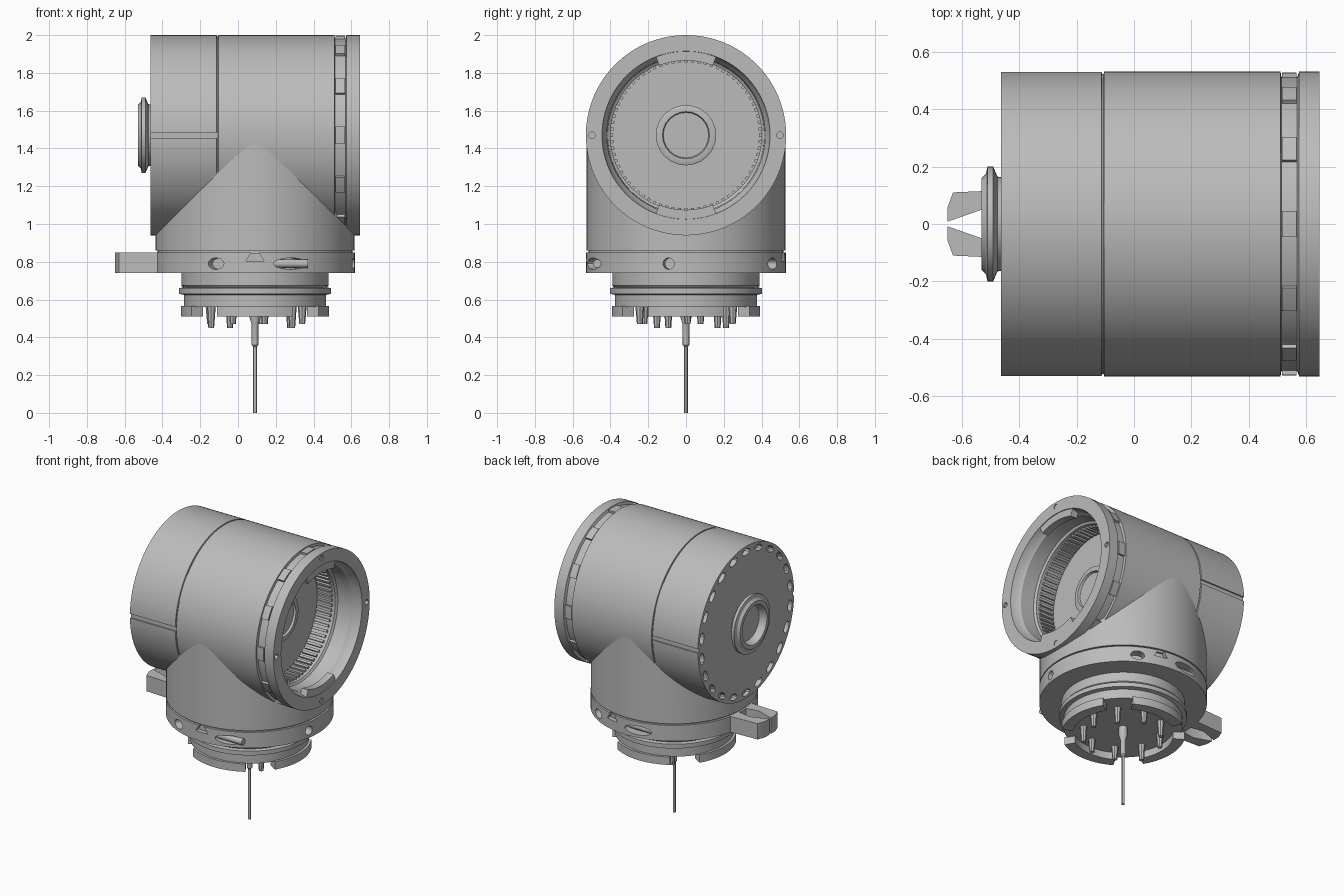
import bpy, bmesh
from math import radians, sin, cos
from mathutils import Matrix, Vector

cube = bpy.data.objects.get("Cube")
if cube:
    bpy.data.objects.remove(cube)

grey = bpy.data.materials.new("plain grey")
grey.use_nodes = True
COLOUR = (0.5, 0.5, 0.5, 1)
grey.diffuse_color = COLOUR
grey.node_tree.nodes["Principled BSDF"].inputs["Base Color"].default_value = COLOUR

DRUM = Vector((0, 0, 1.47))    # point on the horizontal axis
STEM = Vector((0.09, 0, 0))    # point on the vertical axis


def finish(bm, name):
    bmesh.ops.recalc_face_normals(bm, faces=bm.faces)
    mesh = bpy.data.meshes.new(name)
    bm.to_mesh(mesh)
    bm.free()
    mesh.materials.append(grey)
    ob = bpy.data.objects.new(name, mesh)
    bpy.context.collection.objects.link(ob)
    return ob


def place(axis, h, r, deg):
    s, c = r * sin(radians(deg)), r * cos(radians(deg))
    return DRUM + Vector((h, s, c)) if axis == "X" else STEM + Vector((s, -c, h))


def add_sweep(bm, axis, profile, start=0, end=360, n=96, closed=False):
    """Turn a profile of (height, radius) about an axis, fully or in part."""
    full = end - start == 360
    steps = n if full else n + 1
    rings = [[bm.verts.new(place(axis, h, r, start + (end - start) * i / n))
              for h, r in profile] for i in range(steps)]
    m = len(profile)
    for i in range(n):
        a, b = rings[i], rings[(i + 1) % steps]
        for j in range(m if closed else m - 1):
            k = (j + 1) % m
            bm.faces.new((a[j], b[j], b[k], a[k]))
    if not full:
        bm.faces.new(rings[0])
        bm.faces.new(rings[-1])
    bmesh.ops.remove_doubles(bm, verts=bm.verts, dist=1e-5)


def sweep(name, axis, profile, **kw):
    bm = bmesh.new()
    add_sweep(bm, axis, profile, **kw)
    return finish(bm, name)


def sectors(name, axis, h0, h1, r0, r1, centres, half, n=10):
    """Repeated curved blocks around an axis."""
    bm = bmesh.new()
    for c in centres:
        add_sweep(bm, axis, [(h0, r0), (h0, r1), (h1, r1), (h1, r0)],
                  start=c - half, end=c + half, n=n, closed=True)
    return finish(bm, name)


def cut(target, cutter):
    mod = target.modifiers.new("cut", "BOOLEAN")
    mod.operation, mod.solver, mod.object = "DIFFERENCE", "EXACT", cutter
    cutter.hide_render = True
    bpy.context.view_layer.objects.active = target
    bpy.ops.object.modifier_apply(modifier=mod.name)
    bpy.data.objects.remove(cutter)


def cylinders(name, matrices, r1=1, r2=1, seg=20):
    bm = bmesh.new()
    for m in matrices:
        bmesh.ops.create_cone(bm, cap_ends=True, segments=seg, radius1=r1,
                              radius2=r2, depth=1, matrix=m)
    return finish(bm, name)


def box(name, size, centre):
    bm = bmesh.new()
    bmesh.ops.create_cube(bm, size=1, matrix=Matrix.LocRotScale(centre, None, size))
    return finish(bm, name)


def along_x(x, r, deg, depth, radial, tangent):
    return (Matrix.Translation(DRUM + Vector((x, 0, 0))) @ Matrix.Rotation(radians(-deg), 4, "X")
            @ Matrix.Translation((0, 0, r)) @ Matrix.Rotation(radians(90), 4, "Y")
            @ Matrix.Diagonal((radial, tangent, depth, 1)))


def around_stem(deg, r, z, depth, wide, high):
    return (Matrix.Translation(STEM) @ Matrix.Rotation(radians(deg), 4, "Z")
            @ Matrix.Translation((0, -r, z)) @ Matrix.Rotation(radians(90), 4, "X")
            @ Matrix.Diagonal((wide, high, depth, 1)))


# Horizontal drum: seam, rim groove, stepped open mouth and floor
drum = sweep("drum", "X", [
    (-.463, 0), (-.463, .53), (-.113, .53), (-.111, .522), (-.106, .522), (-.104, .53),
    (.51, .53), (.513, .512), (.568, .512), (.575, .53), (.645, .53), (.645, .445),
    (.60, .435), (.58, .42), (.48, .415), (.47, .4), (.33, .4), (.33, 0)], n=128)
cut(drum, cylinders("end_pockets", [along_x(-.463, .49, i * 360 / 22, .07, .022, .042)
                                    for i in range(22)], seg=12))
cut(drum, cylinders("rim_holes", [along_x(.645, .498, i * 90, .05, .018, .018)
                                  for i in range(4)], seg=12))
for side in (-1, 1):
    cut(drum, box("side_slit", (.37, .04, .03), (-.29, side * .54, 1.47)))

# Small blocks in the rim groove, keys on the mouth, teeth round the bore
sectors("groove_blocks", "X", .515, .566, .505, .527, range(0, 360, 30), 5, 4)
sectors("mouth_keys", "X", .59, .64, .395, .52, (0, 180), 21)
sectors("bore_teeth", "X", .34, .45, .386, .402, range(0, 360, 5), 1.2, 1)

# Raised hub on the floor, and the boss on the closed end
sweep("floor_hub", "X", [(.32, .16), (.355, .16), (.36, .15), (.36, .125), (.345, .12), (.345, 0),
                         (.32, 0)], n=24, closed=True)
sweep("end_boss", "X", [(-.45, 0), (-.45, .16), (-.475, .165), (-.49, .2), (-.51, .2),
                        (-.515, .175), (-.53, .16), (-.53, .135), (-.48, .12), (-.48, 0)], n=48)

# Vertical column, hollowed where it meets the drum
column = sweep("column", "Z", [(.86, 0), (.86, .528), (1.47, .528), (1.47, 0)])
cut(column, sweep("drum_space", "X", [(-.7, 0), (-.7, .495), (.9, .495), (.9, 0)]))

# Clamp collar with slots and an index notch
collar = sweep("collar", "Z", [(.74, 0), (.74, .53), (.85, .53), (.85, 0)])
cut(collar, cylinders("collar_slots", [around_stem(a, .53, .79, .12, w, .03) for a, w in
                                       ((21, .095), (-23, .045), (80, .03), (189, .095), (150, .045))]))
cut(collar, cylinders("index_notches", [around_stem(a, .53, .83, .06, .055, .05)
                                        for a in (0, 167)], seg=3))
sweep("collar_gap", "Z", [(.845, 0), (.845, .515), (.865, .515), (.865, 0)])

# Clamp screws lying in the two long slots
for side in (-1, 1):
    cylinders("clamp_screw", [Matrix.Translation((.27 if side < 0 else .01, side * .47, .79))
                              @ Matrix.Rotation(radians(90), 4, "Y")
                              @ Matrix.Diagonal((.022, .022, .2, 1))])

# Clamp ears: two tapering arms
for side in (-1, 1):
    bm = bmesh.new()
    outline = [(-.40, .03), (-.53, .05), (-.65, .008), (-.65, .055), (-.63, .11), (-.40, .12)]
    face = bm.faces.new([bm.verts.new((x, side * y, .74)) for x, y in outline])
    lift = bmesh.ops.extrude_face_region(bm, geom=[face])["geom"]
    bmesh.ops.translate(bm, vec=(0, 0, .11), verts=[v for v in lift if isinstance(v, bmesh.types.BMVert)])
    finish(bm, "clamp_ear")

# Neck with flange, then the broken lower ring
sweep("neck", "Z", [(.75, 0), (.75, .39), (.675, .39), (.665, .38), (.66, .403), (.63, .403),
                    (.625, .375), (.56, .375), (.56, 0)])
sectors("lower_ring", "Z", .51, .565, .32, .392, range(0, 360, 90), 31, 14)

# Contact pins hanging from the base
cylinders("base_pins", [Matrix.Translation(place("Z", .51 if i % 2 else .52, .25, i * 40 + 12))
                        @ Matrix.Diagonal((.022, .022, .12 if i % 2 else .1, 1))
                        for i in range(9)], r1=.7, r2=1.1, seg=8)

# Cable with its thicker sleeve
sweep("cable", "Z", [(0, 0), (0, .01), (.35, .01), (.36, .018), (.47, .018), (.5, .028),
                     (.57, .028), (.57, 0)], n=12)

# Smooth the curved surfaces, keep the edges sharp
for ob in bpy.context.view_layer.objects:
    ob.select_set(ob.type == "MESH" and grey.name in ob.data.materials)
    if ob.select_get():
        bpy.context.view_layer.objects.active = ob
bpy.ops.object.shade_smooth_by_angle(angle=radians(30))
